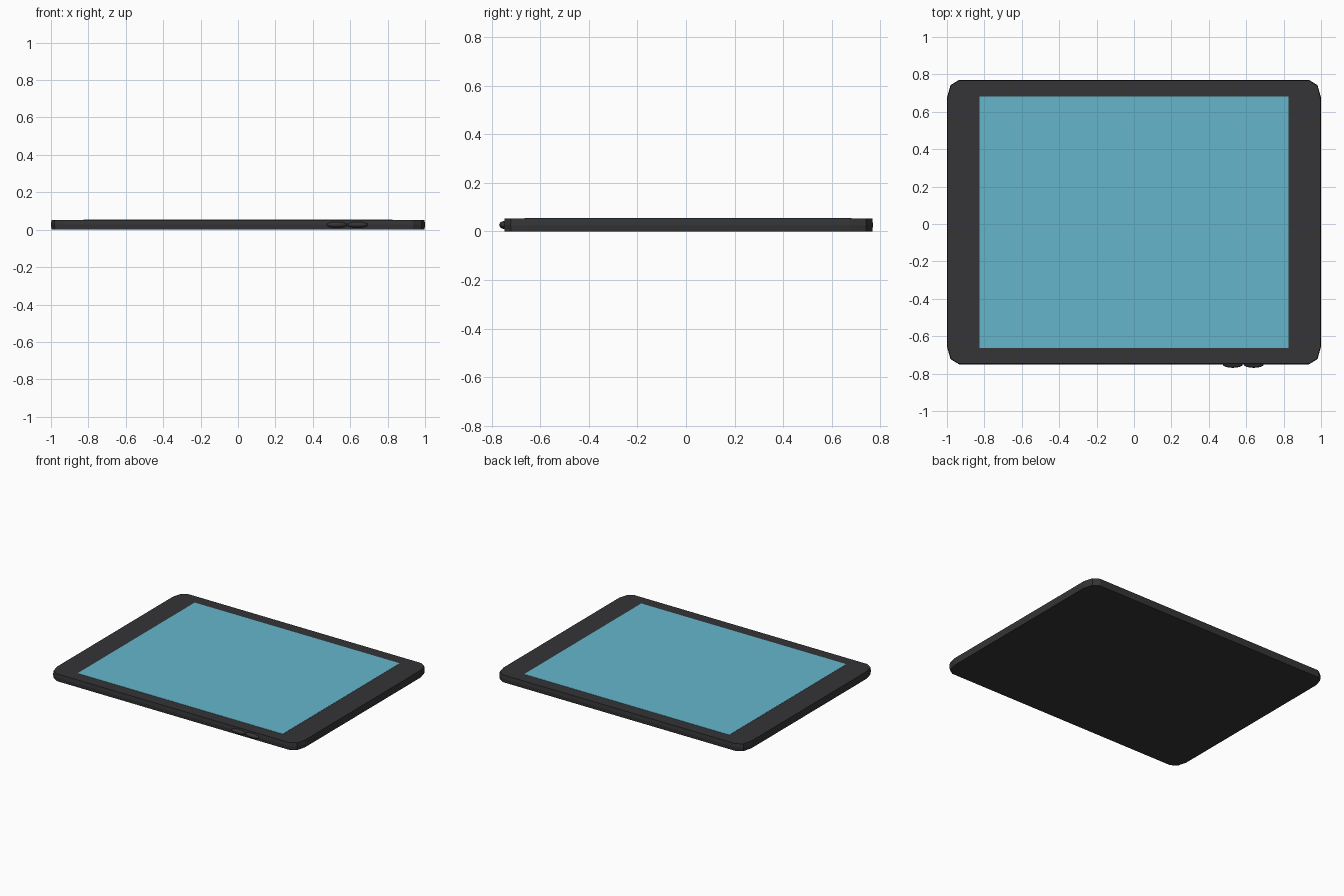
import bpy, bmesh, math

if "Cube" in bpy.data.objects:
    bpy.data.objects.remove(bpy.data.objects["Cube"])

BOTTOM, TOP, HEIGHT = -0.75, 0.77, 0.053
CORNER_X, CORNER_Y = 0.064, 0.095


def material(name, rgb):
    mat = bpy.data.materials.new(name)
    mat.diffuse_color = (*rgb, 1)
    mat.use_nodes = True
    mat.node_tree.nodes["Principled BSDF"].inputs["Base Color"].default_value = mat.diffuse_color
    return mat


def add_object(name, bm, mat):
    bmesh.ops.recalc_face_normals(bm, faces=bm.faces)
    mesh = bpy.data.meshes.new(name)
    bm.to_mesh(mesh)
    bm.free()
    mesh.materials.append(mat)
    obj = bpy.data.objects.new(name, mesh)
    bpy.context.collection.objects.link(obj)
    return obj


def outline(inset):
    """Rectangle with two-segment elliptical corners."""
    mid, half = (TOP + BOTTOM) / 2, (TOP - BOTTOM) / 2
    pts = []
    for i, (sx, sy) in enumerate([(1, 1), (-1, 1), (-1, -1), (1, -1)]):
        for k in range(3):
            a = math.radians(90 * i + 45 * k)
            pts.append((sx * (1 - CORNER_X) + (CORNER_X - inset) * math.cos(a),
                        mid + sy * (half - CORNER_Y) + (CORNER_Y - inset) * math.sin(a)))
    return pts


dark = material("dark_casing", (0.035, 0.035, 0.038))
blue = material("screen_blue", (0.13, 0.47, 0.6))

# Casing: stacked outlines with a barely bulging edge
bm = bmesh.new()
rings = [[bm.verts.new((x, y, z)) for x, y in outline(inset)]
         for z, inset in [(0, 0.003), (HEIGHT / 2, 0), (HEIGHT, 0.003)]]
for low, high in zip(rings, rings[1:]):
    for i in range(len(low)):
        j = (i + 1) % len(low)
        bm.faces.new((low[i], low[j], high[j], high[i]))
bm.faces.new(rings[0])
bm.faces.new(rings[-1])
add_object("casing", bm, dark)

# Screen: thin panel just proud of the casing top
bm = bmesh.new()
bmesh.ops.create_cube(bm, size=1)
bmesh.ops.scale(bm, vec=(1.65, 1.345, 0.003), verts=bm.verts)
bmesh.ops.translate(bm, vec=(0, 0.0085, HEIGHT), verts=bm.verts)
add_object("screen", bm, blue)

# Two flattened buttons on the front edge
for i, x in enumerate((0.528, 0.64)):
    bm = bmesh.new()
    bmesh.ops.create_uvsphere(bm, u_segments=16, v_segments=10, radius=1)
    bmesh.ops.scale(bm, vec=(0.055, 0.02, 0.016), verts=bm.verts)
    bmesh.ops.translate(bm, vec=(x, BOTTOM + 0.001, HEIGHT / 2), verts=bm.verts)
    button = add_object(f"side_button_{i + 1}", bm, dark)
    for poly in button.data.polygons:
        poly.use_smooth = True
